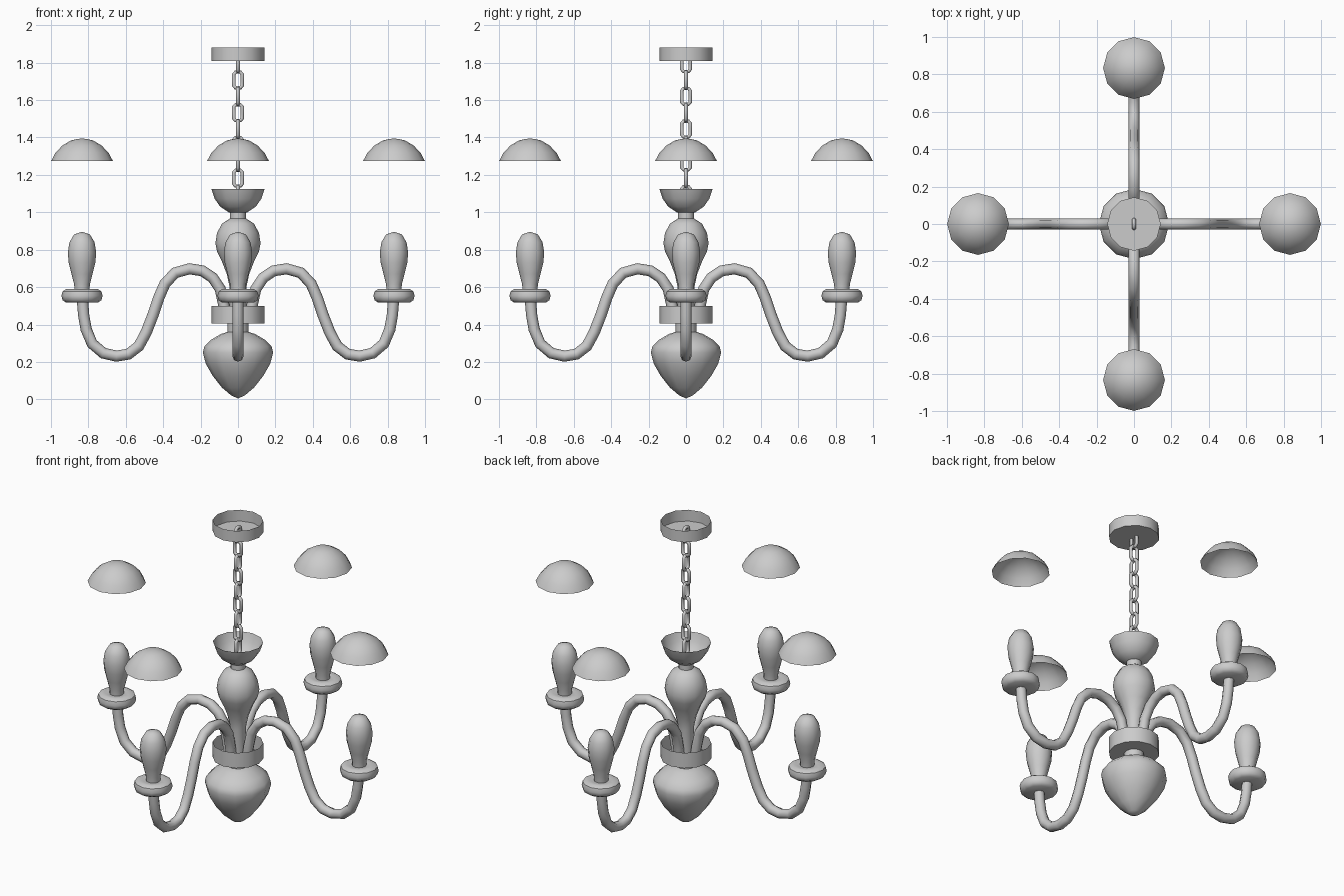
import bpy, bmesh
from math import sin, cos, pi, radians
from mathutils import Matrix

if "Cube" in bpy.data.objects:
    bpy.data.objects.remove(bpy.data.objects["Cube"])

SIDES = 12


def lathe(name, profile, loc=(0, 0, 0), sides=SIDES):
    """Revolve (radius, z) points, listed bottom to top, around z."""
    bm = bmesh.new()
    rings = []
    for r, z in profile:
        if r == 0:
            rings.append([bm.verts.new((0, 0, z))] * sides)
        else:
            rings.append([bm.verts.new((r * cos(2 * pi * k / sides), r * sin(2 * pi * k / sides), z))
                          for k in range(sides)])
    for a, b in zip(rings, rings[1:]):
        for k in range(sides):
            n = (k + 1) % sides
            bm.faces.new(dict.fromkeys((a[k], a[n], b[n], b[k])))
    me = bpy.data.meshes.new(name)
    bm.to_mesh(me)
    bm.free()
    me.shade_smooth()
    me.set_sharp_from_angle(angle=radians(42))
    ob = bpy.data.objects.new(name, me)
    ob.location = loc
    bpy.context.collection.objects.link(ob)
    return ob


def tube(name, pts, radius, cyclic=False, res=2):
    """Round tube along (x, z) points in the xz plane."""
    cu = bpy.data.curves.new(name, 'CURVE')
    cu.dimensions = '3D'
    cu.bevel_depth = radius
    cu.bevel_resolution = res
    cu.use_fill_caps = not cyclic
    sp = cu.splines.new('POLY')
    sp.points.add(len(pts) - 1)
    for p, (x, z) in zip(sp.points, pts):
        p.co = (x, 0, z, 1)
    sp.use_cyclic_u = cyclic
    sp.use_smooth = True
    ob = bpy.data.objects.new(name, cu)
    bpy.context.collection.objects.link(ob)
    return ob


# ceiling cup, open at the top
lathe("ceiling_canopy", [(0, 1.81), (0.143, 1.81), (0.143, 1.88)])

# chain: links alternate by a quarter turn
link = [(0.023, -0.03), (0.023, 0.03), (0.013, 0.042), (-0.013, 0.042),
        (-0.023, 0.03), (-0.023, -0.03), (-0.013, -0.042), (0.013, -0.042)]
for i in range(9):
    ob = tube(f"chain_link_{i + 1}", link, 0.011, True, 1)
    ob.location.z = 1.795 - 0.0875 * i
    ob.rotation_euler.z = 0 if i % 2 else pi / 2

# central column
lathe("top_bowl", [(0, 0.995), (0.05, 1.0), (0.095, 1.03), (0.125, 1.073), (0.142, 1.125)])
lathe("neck", [(0.043, 0.95), (0.043, 1.0)])
lathe("vase_stem", [(0.045, 0.41), (0.045, 0.6), (0.06, 0.67), (0.085, 0.735), (0.112, 0.79),
                    (0.121, 0.835), (0.112, 0.89), (0.085, 0.94), (0.043, 0.967), (0, 0.967)])
lathe("arm_hub", [(0, 0.405), (0.143, 0.405), (0.143, 0.5)])
lathe("lower_neck", [(0.056, 0.34), (0.056, 0.41)])
lathe("finial", [(0, 0.005), (0.035, 0.02), (0.085, 0.062), (0.135, 0.125), (0.172, 0.19),
                 (0.188, 0.25), (0.18, 0.283), (0.145, 0.318), (0.09, 0.35), (0.05, 0.362), (0, 0.362)])

# four arms, each with drip cup, bulb and floating shade
arm = [(0.06, 0.41), (0.075, 0.5), (0.095, 0.59), (0.135, 0.65), (0.19, 0.687), (0.26, 0.698),
       (0.335, 0.677), (0.39, 0.62), (0.425, 0.54), (0.455, 0.45), (0.49, 0.36), (0.53, 0.285),
       (0.585, 0.242), (0.65, 0.231), (0.72, 0.247), (0.78, 0.298), (0.812, 0.375),
       (0.825, 0.45), (0.832, 0.535)]
cup = [(0, 0.517), (0.085, 0.517), (0.104, 0.53), (0.11, 0.553), (0.104, 0.577), (0.085, 0.589),
       (0.055, 0.585), (0, 0.58)]
bulb = [(0.04, 0.575), (0.042, 0.615), (0.056, 0.67), (0.071, 0.73), (0.076, 0.785),
        (0.067, 0.84), (0.042, 0.882), (0, 0.896)]
shade = [(0.165, 1.275), (0.142, 1.318), (0.105, 1.357), (0.058, 1.385), (0, 1.396)]
for i, side in enumerate(("right", "back", "left", "front")):
    a = i * pi / 2
    tube(f"arm_{side}", arm, 0.03).rotation_euler.z = a
    for name, prof in (("drip_cup", cup), ("bulb", bulb), ("shade", shade)):
        ob = lathe(f"{name}_{side}", prof)
        ob.matrix_world = Matrix.Rotation(a, 4, 'Z') @ Matrix.Translation((0.834, 0, 0))
